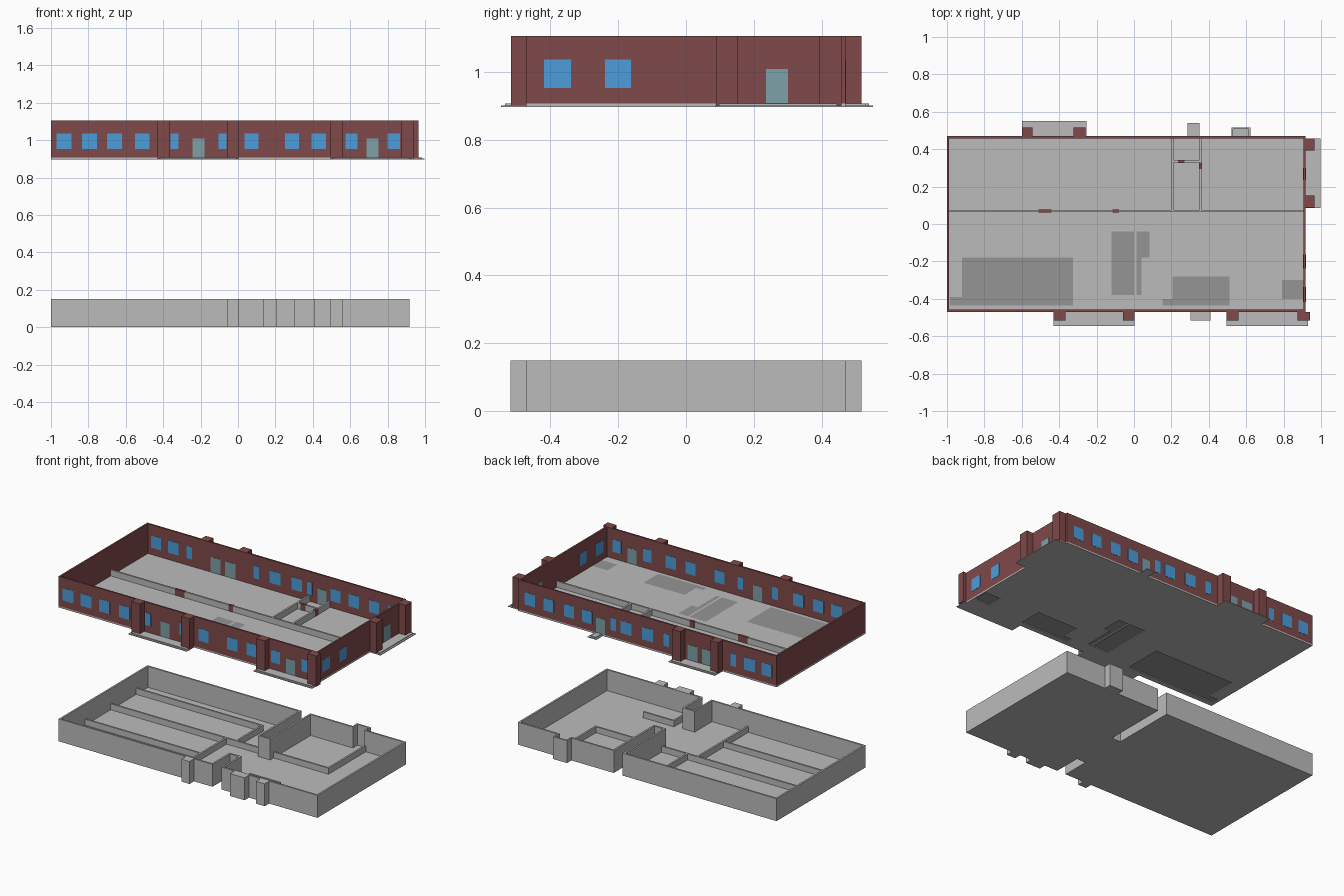
import bpy

if "Cube" in bpy.data.objects:
    bpy.data.objects.remove(bpy.data.objects["Cube"])


def material(name, rgb):
    m = bpy.data.materials.new(name)
    m.diffuse_color = (*rgb, 1)
    m.use_nodes = True
    m.node_tree.nodes["Principled BSDF"].inputs["Base Color"].default_value = m.diffuse_color
    return m


GREY = material("concrete grey", (0.5, 0.5, 0.5))
DARK = material("dark floor grey", (0.3, 0.3, 0.3))
BRICK = material("brick red", (0.216, 0.067, 0.067))
BLUE = material("window blue", (0.07, 0.34, 0.70))
TEAL = material("door teal", (0.20, 0.357, 0.394))


def plan(name, mat, z0, z1, adds, cuts=()):
    """Extrude a floor plan: union of rectangles (x0, x1, y0, y1) minus cuts."""
    rects = list(adds) + list(cuts)
    xs = sorted({round(v, 4) for r in rects for v in r[:2]})
    ys = sorted({round(v, 4) for r in rects for v in r[2:]})

    def hit(rs, x, y):
        return any(r[0] < x < r[1] and r[2] < y < r[3] for r in rs)

    cells = set()
    for i in range(len(xs) - 1):
        for j in range(len(ys) - 1):
            x, y = (xs[i] + xs[i + 1]) / 2, (ys[j] + ys[j + 1]) / 2
            if hit(adds, x, y) and not hit(cuts, x, y):
                cells.add((i, j))
    verts, faces, index = [], [], {}

    def v(i, j, top):
        key = (i, j, top)
        if key not in index:
            index[key] = len(verts)
            verts.append((xs[i], ys[j], z1 if top else z0))
        return index[key]

    for i, j in sorted(cells):
        ring = [(i, j), (i + 1, j), (i + 1, j + 1), (i, j + 1)]
        faces.append([v(*c, 1) for c in ring])
        faces.append([v(*c, 0) for c in reversed(ring)])
        for k, (di, dj) in enumerate([(0, -1), (1, 0), (0, 1), (-1, 0)]):
            if (i + di, j + dj) not in cells:
                a, b = ring[k], ring[(k + 1) % 4]
                faces.append([v(*a, 0), v(*b, 0), v(*b, 1), v(*a, 1)])
    mesh = bpy.data.meshes.new(name)
    mesh.from_pydata(verts, [], faces)
    mesh.materials.append(mat)
    ob = bpy.data.objects.new(name, mesh)
    bpy.context.collection.objects.link(ob)
    return ob


def along_x(y, x0, x1, t=0.012):
    return (x0, x1, y - t / 2, y + t / 2)


def along_y(x, y0, y1, t=0.012):
    return (x - t / 2, x + t / 2, y0, y1)


L, R, F, B, T = -1.0, 0.917, -0.47, 0.47, 0.012
SHELL = (L, R, F, B)
INNER = (L + T, R - T, F + T, B - T)


def grow(r, d):
    return (r[0] - d, r[1] + d, r[2] - d, r[3] + d)


# ---- Basement: floor with two entry slots, outer walls, buttresses, light well
slots = [(0.14, 0.206, 0.04, 0.6), (0.14, 0.206, -0.6, -0.285)]
buttresses = [(-0.058, 0.003, -0.517, F + T), (0.303, 0.41, -0.517, F + T),
              (0.495, 0.56, -0.517, F + T)]
well = (0.52, 0.623, 0.4, 0.517)
plan("basement_floor", GREY, 0, 0.01, [SHELL, well] + buttresses, slots)

ring = [(L, R, F, F + T), (L, R, B - T, B), (L, L + T, F, B), (R - T, R, F, B)]
slot_walls = [(s[0] - T, s[1] + T, max(s[2] - T, F), min(s[3] + T, B)) for s in slots]
well_walls = (0.52, 0.623, B - T, 0.517)
plan("basement_walls", GREY, 0.01, 0.15,
     ring + slot_walls + buttresses + [well_walls],
     slots + [(0.53, 0.613, 0.45, 0.507)])

# low basement partitions
plan("basement_partitions", GREY, 0.01, 0.05, [
    along_x(0.34, L + T, -0.06), along_x(0.07, L + T, 0.128),
    along_x(0.07, 0.218, 0.626), along_x(-0.2, L + T, -0.135),
    along_y(-0.135, F + T, 0.07), along_y(-0.06, 0.07, 0.346),
    along_y(0.62, 0.07, B - T), along_x(-0.27, 0.28, 0.505),
    along_y(0.505, -0.27, -0.38), along_y(0.28, -0.4, -0.264)])

# ---- Ground floor slab with darker recessed panels
panels = [(-0.92, -0.325, -0.435, -0.18), (-0.985, -0.92, -0.435, -0.39),
          (-0.12, 0.0, -0.38, -0.04), (0.013, 0.083, -0.18, -0.04),
          (0.013, 0.04, -0.38, -0.18), (0.206, 0.51, -0.435, -0.28),
          (0.152, 0.206, -0.435, -0.4), (0.79, R - T, -0.4, -0.3)]
plan("ground_slab", GREY, 0.896, 0.906, [SHELL], panels)
plan("floor_panels", DARK, 0.902, 0.906, panels)

# two-step entrance pads
pads = [(-0.43, 0.003, -0.545, F), (0.495, 0.93, -0.545, F),
        (-0.6, -0.255, B, 0.55), (0.286, 0.35, B, 0.54),
        (R, 0.997, 0.085, 0.457)]
plan("entrance_lower_steps", GREY, 0.896, 0.901, pads, [SHELL])
plan("entrance_upper_steps", GREY, 0.901, 0.906, [grow(p, -0.012) for p in pads]
     + [(p[0] + 0.012, p[1] - 0.012, F - 0.02, F) for p in pads[:2]]
     + [(p[0] + 0.012, p[1] - 0.012, B, B + 0.02) for p in pads[2:4]]
     + [(R, 0.94, 0.097, 0.445)], [SHELL])

# ---- Brick outer walls and entrance piers
TOP = 1.105
plan("brick_walls", BRICK, 0.906, TOP, ring)
piers = [(-0.43, -0.365, -0.515, F), (-0.06, 0.003, -0.515, F),
         (0.495, 0.56, -0.515, F), (0.875, 0.94, -0.515, F),
         (-0.6, -0.543, B, 0.517), (-0.323, -0.26, B, 0.517),
         (R, 0.965, 0.393, 0.457), (R, 0.965, 0.088, 0.152)]
plan("brick_piers", BRICK, 0.901, TOP, piers)

# low ground floor partitions, with brick door blocks
plan("ground_partitions", GREY, 0.906, 0.946, [
    along_x(0.07, L + T, R - T), along_y(0.206, 0.07, B - T),
    along_y(0.356, 0.07, B - T), along_x(0.335, 0.206, 0.356)])
plan("partition_doors", BRICK, 0.906, 0.948, [
    along_x(0.07, -0.51, -0.44, 0.016), along_x(0.07, -0.115, -0.08, 0.016),
    along_x(0.335, 0.235, 0.27, 0.016), along_y(0.356, 0.295, 0.33, 0.016)])

# ---- Windows and doors: thin panes showing on both faces of the walls
front_windows = [(-0.97, -0.89), (-0.835, -0.755), (-0.70, -0.62), (-0.552, -0.472),
                 (-0.36, -0.317), (-0.103, -0.062), (0.036, 0.11), (0.25, 0.325),
                 (0.394, 0.47), (0.576, 0.64), (0.80, 0.865)]
back_windows = [(-0.965, -0.89), (-0.84, -0.76), (-0.70, -0.66), (-0.205, -0.165),
                (-0.085, -0.005), (0.075, 0.155), (0.19, 0.23), (0.365, 0.44),
                (0.50, 0.575), (0.65, 0.725), (0.79, 0.865)]
right_windows = [(-0.418, -0.338), (-0.238, -0.162)]
front_doors = [(-0.243, -0.178), (0.687, 0.752)]
back_doors = [(-0.525, -0.45), (-0.415, -0.34), (0.27, 0.335)]
right_doors = [(0.235, 0.30)]


def openings(front, back, right):
    t = T + 0.003
    return ([along_x(F + T / 2, a, b, t) for a, b in front]
            + [along_x(B - T / 2, a, b, t) for a, b in back]
            + [along_y(R - T / 2, a, b, t) for a, b in right])


plan("windows", BLUE, 0.952, 1.035, openings(front_windows, back_windows, right_windows))
plan("doors", TEAL, 0.907, 1.008, openings(front_doors, back_doors, right_doors))
